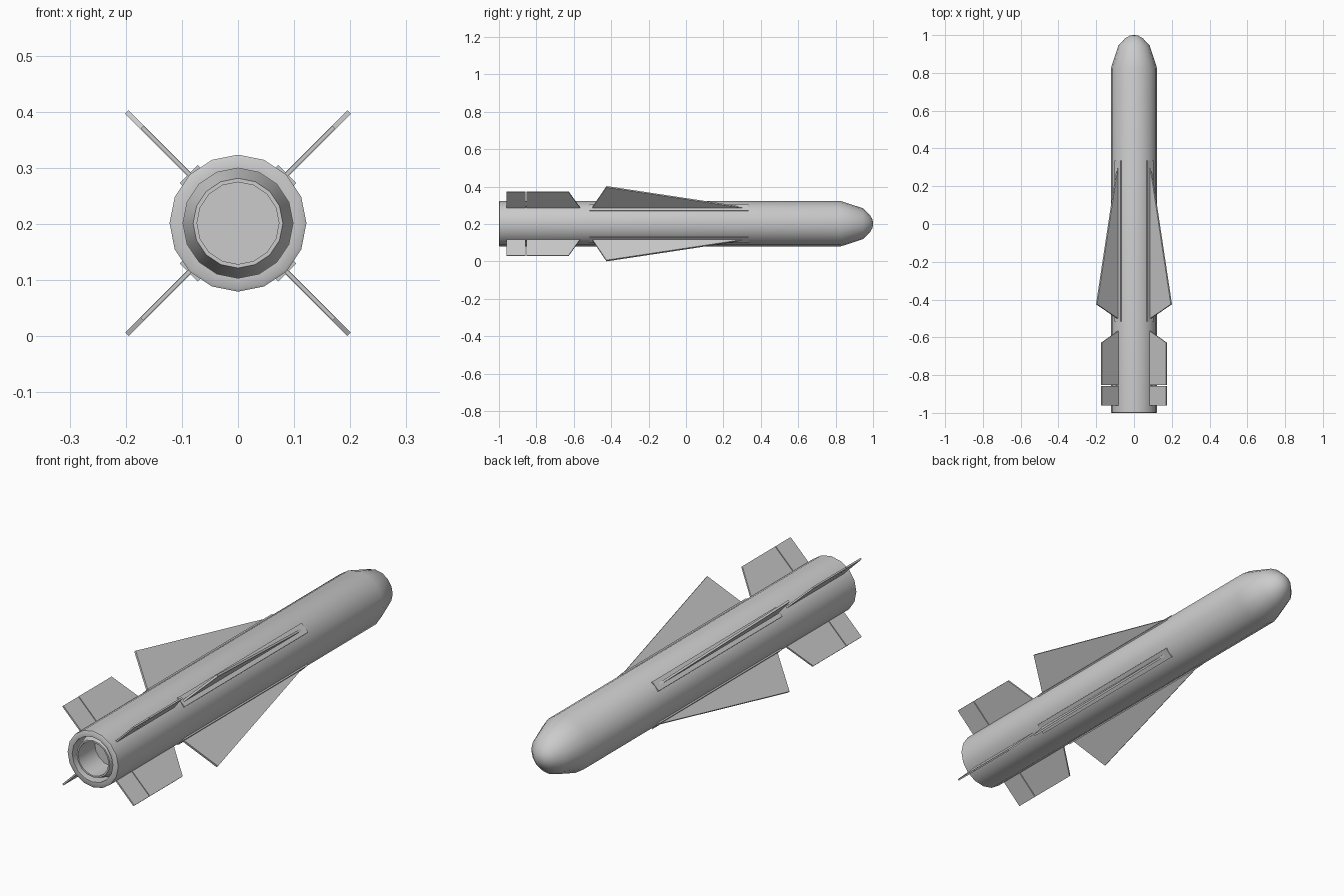
import bpy, bmesh, math
from mathutils import Matrix, Vector

if "Cube" in bpy.data.objects:
    bpy.data.objects.remove(bpy.data.objects["Cube"])

CZ = 0.2015          # height of the body axis
SIDES = 16


def finish(bm, name, smooth=None):
    bmesh.ops.recalc_face_normals(bm, faces=bm.faces)
    me = bpy.data.meshes.new(name)
    bm.to_mesh(me)
    bm.free()
    ob = bpy.data.objects.new(name, me)
    bpy.context.collection.objects.link(ob)
    if smooth:
        bpy.ops.object.select_all(action='DESELECT')
        ob.select_set(True)
        bpy.context.view_layer.objects.active = ob
        bpy.ops.object.shade_smooth_by_angle(angle=math.radians(smooth))
    return ob


def lathe(name, profile, smooth):
    """Revolve (y, radius) points around the body axis."""
    bm = bmesh.new()
    rings = []
    for y, r in profile:
        if r == 0:
            rings.append([bm.verts.new((0, y, CZ))])
            continue
        angles = [2 * math.pi * i / SIDES for i in range(SIDES)]
        rings.append([bm.verts.new((r * math.sin(a), y, CZ + r * math.cos(a))) for a in angles])
    for a, b in zip(rings, rings[1:]):
        for i in range(SIDES):
            j = (i + 1) % SIDES
            corners = [a[i % len(a)], a[j % len(a)], b[j % len(b)], b[i % len(b)]]
            bm.faces.new(list(dict.fromkeys(corners)))
    return finish(bm, name, smooth)


def plate(name, outline, thickness, angle):
    """Flat plate from (y, radial) points, turned about the body axis."""
    bm = bmesh.new()
    face = bm.faces.new([bm.verts.new((-thickness / 2, y, r)) for y, r in outline])
    ext = bmesh.ops.extrude_face_region(bm, geom=[face])
    moved = [v for v in ext['geom'] if isinstance(v, bmesh.types.BMVert)]
    bmesh.ops.translate(bm, verts=moved, vec=Vector((thickness, 0, 0)))
    turn = Matrix.Translation((0, 0, CZ)) @ Matrix.Rotation(angle, 4, 'Y')
    bmesh.ops.transform(bm, matrix=turn, verts=bm.verts)
    return finish(bm, name)


# Body: nose tip, tube, tail rim, nozzle cone and nozzle bore in one profile
lathe("body", [
    (1.0, 0), (0.998, 0.02), (0.985, 0.045), (0.945, 0.083), (0.825, 0.122),
    (-0.997, 0.122), (-1.0, 0.117), (-1.0, 0.098),
    (-0.93, 0.098), (-0.995, 0.08), (-0.995, 0.073), (-0.88, 0.073), (-0.88, 0)], 35)

# Four sets of fins on the diagonals
wing = [(-0.505, 0.11), (-0.503, 0.118), (-0.425, 0.28), (0.315, 0.122), (0.325, 0.11)]
strip = [(-0.515, 0.10), (-0.515, 0.124), (0.335, 0.124), (0.335, 0.10)]
tail = [(-0.853, 0.11), (-0.853, 0.242), (-0.628, 0.242), (-0.565, 0.118), (-0.565, 0.11)]
flap = [(-0.96, 0.11), (-0.96, 0.242), (-0.857, 0.242), (-0.857, 0.11)]

for k in range(4):
    a = math.radians(45 + 90 * k)
    plate(f"wing_{k}", wing, 0.009, a)
    plate(f"wing_base_strip_{k}", strip, 0.045, a)
    plate(f"tail_fin_{k}", tail, 0.007, a)
    plate(f"tail_flap_{k}", flap, 0.007, a)
